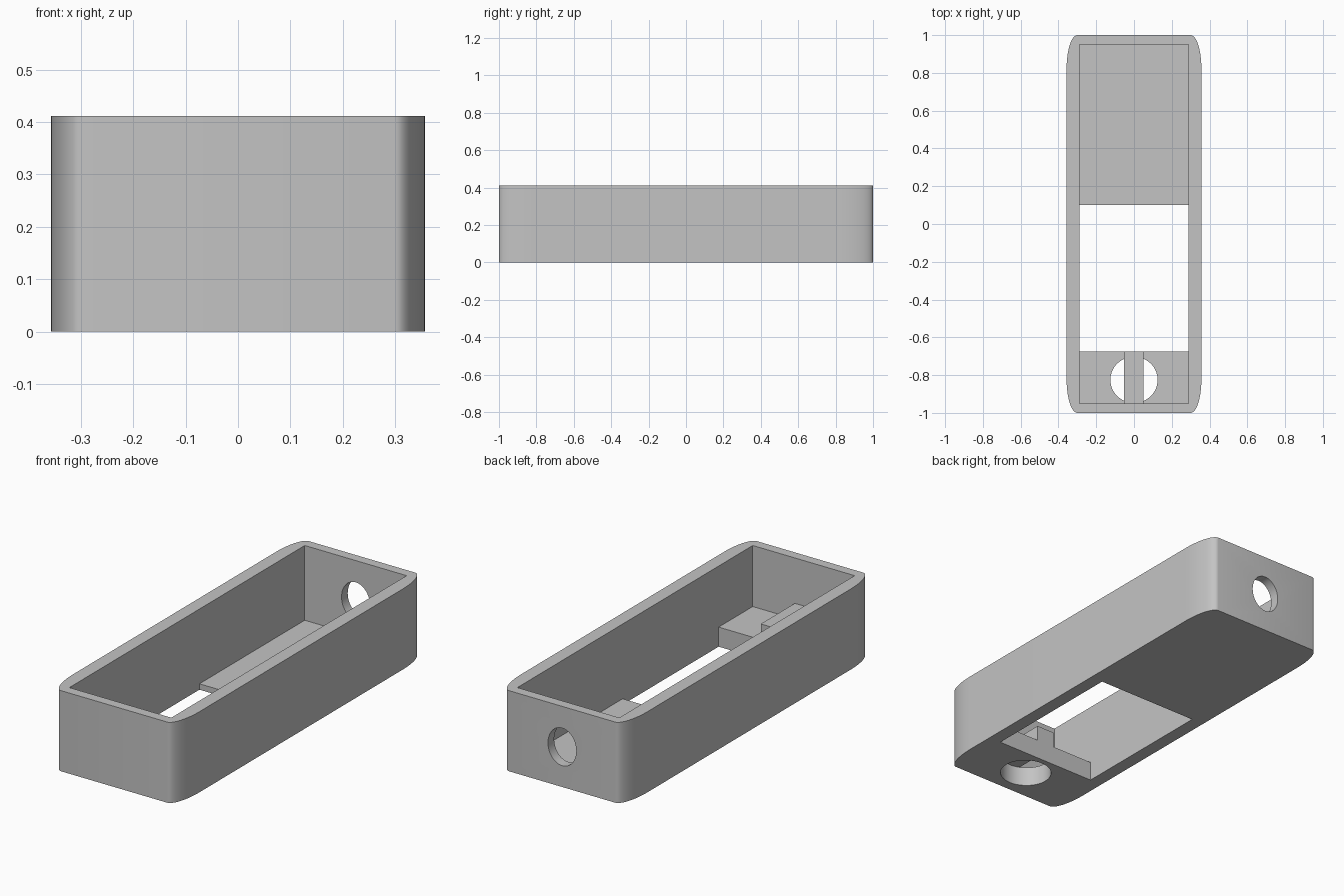
import bpy, bmesh
from math import sin, cos, pi, radians
from mathutils import Matrix

if "Cube" in bpy.data.objects:
    bpy.data.objects.remove(bpy.data.objects["Cube"])

grey = bpy.data.materials.new("plain_grey")
grey.use_nodes = True
colour = (0.55, 0.55, 0.55, 1)
grey.diffuse_color = colour
grey.node_tree.nodes["Principled BSDF"].inputs["Base Color"].default_value = colour


def prism(name, points, vector):
    """Extrude a flat outline along a vector."""
    bm = bmesh.new()
    face = bm.faces.new([bm.verts.new(p) for p in points])
    top = bmesh.ops.extrude_face_region(bm, geom=[face])["geom"]
    bmesh.ops.translate(bm, vec=vector,
                        verts=[v for v in top if isinstance(v, bmesh.types.BMVert)])
    bmesh.ops.recalc_face_normals(bm, faces=bm.faces)
    mesh = bpy.data.meshes.new(name)
    bm.to_mesh(mesh)
    bm.free()
    mesh.materials.append(grey)
    obj = bpy.data.objects.new(name, mesh)
    bpy.context.collection.objects.link(obj)
    return obj


def ellipse(rx, ry, n=64):
    return [(rx * cos(2 * pi * i / n), ry * sin(2 * pi * i / n)) for i in range(n)]


# Outer body with elliptical corners
half_x, half_y, height = 0.357, 1.0, 0.412
corner_x, corner_y, steps = 0.057, 0.18, 14
outline = []
for quarter, (sx, sy) in enumerate([(1, 1), (-1, 1), (-1, -1), (1, -1)]):
    for i in range(steps + 1):
        a = (quarter + i / steps) * pi / 2
        outline.append((sx * (half_x - corner_x) + corner_x * cos(a),
                        sy * (half_y - corner_y) + corner_y * sin(a), 0))
tray = prism("tray_body", outline, (0, 0, height))

# Cavity: thick front ledge, open window, thin rear floor
inner_x, inner_y = 0.288, 0.95
window_front, window_back = -0.675, 0.1
ledge_top, floor_top = 0.1, 0.03
section = [(-inner_y, 1), (-inner_y, ledge_top), (window_front, ledge_top),
           (window_front, -1), (window_back, -1), (window_back, floor_top),
           (inner_y, floor_top), (inner_y, 1)]
cavity = prism("cavity_cutter", [(-inner_x, y, z) for y, z in section], (2 * inner_x, 0, 0))

# Round hole in the ledge and oval hole in the rear wall
ledge_hole = prism("ledge_hole_cutter",
                   [(x, y - 0.825, -0.1) for x, y in ellipse(0.125, 0.122)], (0, 0, 0.3))
wall_hole = prism("wall_hole_cutter",
                  [(x, 0.9, z + 0.205) for x, z in ellipse(0.08, 0.096)], (0, 0.2, 0))

for cutter in (cavity, ledge_hole, wall_hole):
    cutter.hide_render = True
    mod = tray.modifiers.new(cutter.name, "BOOLEAN")
    mod.operation = "DIFFERENCE"
    mod.solver = "EXACT"
    mod.object = cutter

bpy.ops.object.select_all(action="DESELECT")
tray.select_set(True)
bpy.context.view_layer.objects.active = tray
for mod in list(tray.modifiers):
    bpy.ops.object.modifier_apply(modifier=mod.name)
for cutter in (cavity, ledge_hole, wall_hole):
    bpy.data.objects.remove(cutter)
bpy.ops.object.shade_smooth_by_angle(angle=radians(30))

# Bar crossing the ledge hole
left, right, front = 0.05, -0.053, -0.96
prism("cross_bar", [(right, front, ledge_top), (left, front, ledge_top),
                    (left, window_front, ledge_top), (right, window_front, ledge_top)],
      (0, 0, 0.08))
